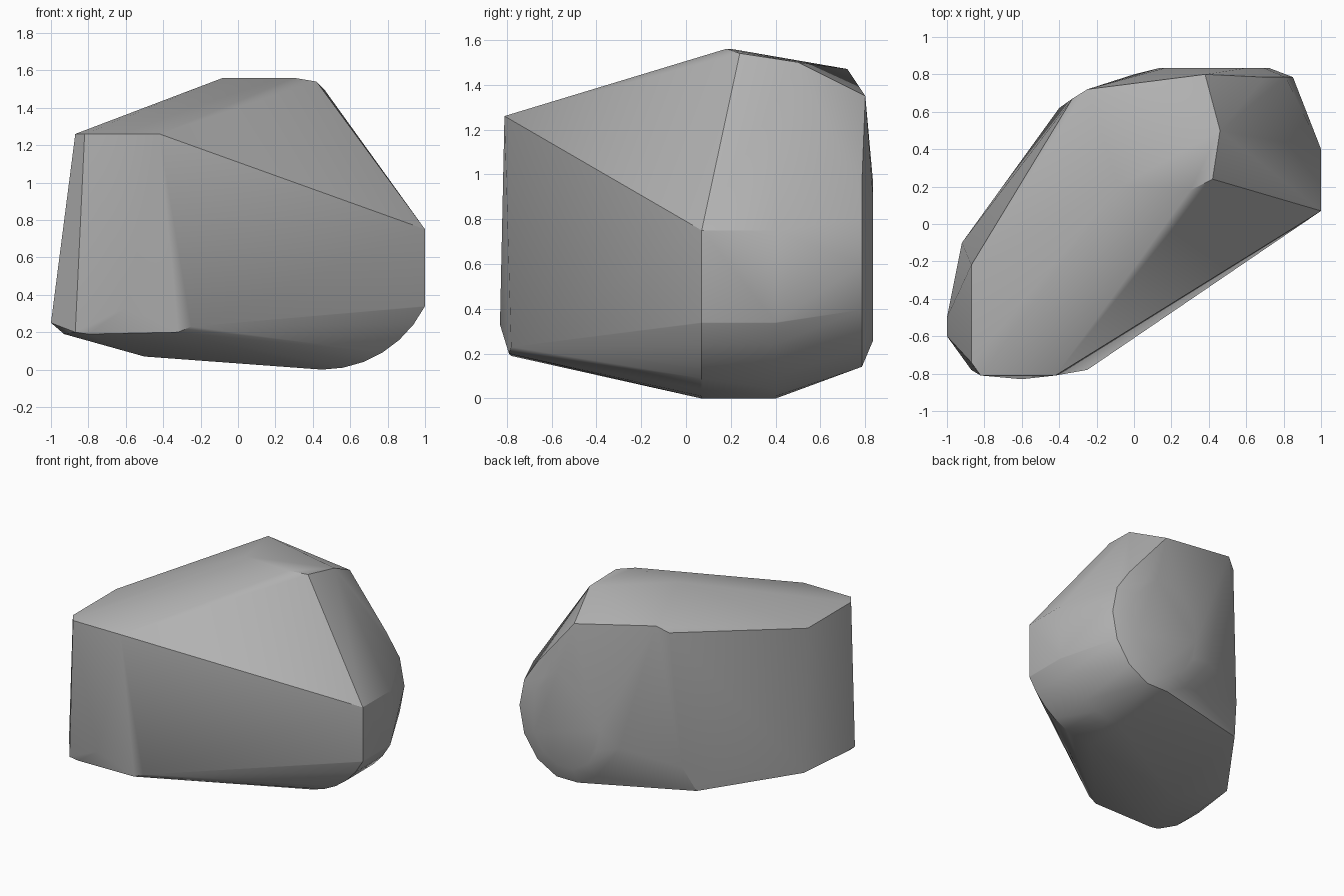
import bpy
import bmesh
from math import sin, cos, pi, radians

default_cube = bpy.data.objects.get("Cube")
if default_cube:
    bpy.data.objects.remove(default_cube, do_unlink=True)


def make_material(name, value):
    """One plain grey surface colour."""
    material = bpy.data.materials.new(name)
    material.use_nodes = True
    colour = (value, value, value, 1)
    material.diffuse_color = colour
    shader = material.node_tree.nodes["Principled BSDF"]
    shader.inputs["Base Color"].default_value = colour
    shader.inputs["Roughness"].default_value = .9
    return material


def ellipse_ring(centre, radius_x, radius_z, count):
    """Upright ring of points facing the back."""
    x, y, z = centre
    angles = [2 * pi * step / count for step in range(count)]
    return [(x + radius_x * cos(a), y, z + radius_z * sin(a)) for a in angles]


def rounded_underside(start_x, radius, sweep, steps, sides):
    """Arc curving up from the ground, swept between two depths."""
    points = []
    for step in range(steps + 1):
        angle = sweep * step / steps
        x = start_x + radius * sin(angle)
        z = radius * (1 - cos(angle))
        points += [(min(x, 1), y, z) for y in sides]
    return points


def hull_object(name, points, material):
    """Wrap the guide points in one chiselled convex skin."""
    mesh = bpy.data.meshes.new(name)
    bm = bmesh.new()
    for point in points:
        bm.verts.new(point)
    result = bmesh.ops.convex_hull(bm, input=bm.verts[:])
    unused = {item for key in ("geom_interior", "geom_unused")
              for item in result[key] if isinstance(item, bmesh.types.BMVert)}
    bmesh.ops.delete(bm, geom=list(unused), context="VERTS")
    # Merge nearly coplanar triangles into clean facets
    bmesh.ops.dissolve_limit(bm, angle_limit=radians(1),
                             verts=bm.verts[:], edges=bm.edges[:])
    bmesh.ops.recalc_face_normals(bm, faces=bm.faces[:])
    bm.to_mesh(mesh)
    bm.free()
    mesh.materials.append(material)
    obj = bpy.data.objects.new(name, mesh)
    bpy.context.collection.objects.link(obj)
    return obj


# Sloping top facet, low at the front and highest near the middle
top_facet = [
    (-.87, -.22, 1.26), (-.87, -.74, 1.26), (-.82, -.81, 1.26),
    (-.42, -.81, 1.26), (-.08, .2, 1.56), (.3, .18, 1.56),
    (.42, .24, 1.54), (.46, .5, 1.5), (.38, .8, 1.35),
    (-.25, .72, 1.47), (-.33, .67, 1.42),
]

# Blunt front end and its chipped lower rim
front_end = [
    (-1, -.6, .25), (-1, -.5, .25), (-.93, -.65, .19),
    (-.87, -.78, .2), (-.6, -.83, .33), (-.8, -.78, .19),
    (-.32, -.79, .2), (-.25, -.78, .23),
]

# Long side and the base beneath it
side_and_base = [
    (-.92, -.1, .22), (-.5, -.2, .07), (-.46, .53, .2),
    (-.4, .62, .4), (0, .8, .5),
]

# Small upright facet at the wide end
end_depths = (.07, .4)
end_facet = [(1, y, z) for y in end_depths for z in (.34, .75)]

# Rounded underside below that facet
underside = rounded_underside(.45, .615, radians(63), 6, end_depths)

# Softly domed back
back_dome = ellipse_ring((.43, .835, .61), .29, .36, 14)
back_shoulder = ellipse_ring((.45, .785, .6), .4, .47, 14)

stone_grey = make_material("stone grey", .45)
boulder = hull_object(
    "boulder",
    top_facet + front_end + side_and_base + end_facet
    + underside + back_dome + back_shoulder,
    stone_grey)

# Smooth worn areas while keeping the chiselled edges crisp
for other in bpy.context.selected_objects:
    other.select_set(False)
boulder.select_set(True)
bpy.context.view_layer.objects.active = boulder
bpy.ops.object.shade_smooth_by_angle(angle=radians(30))
